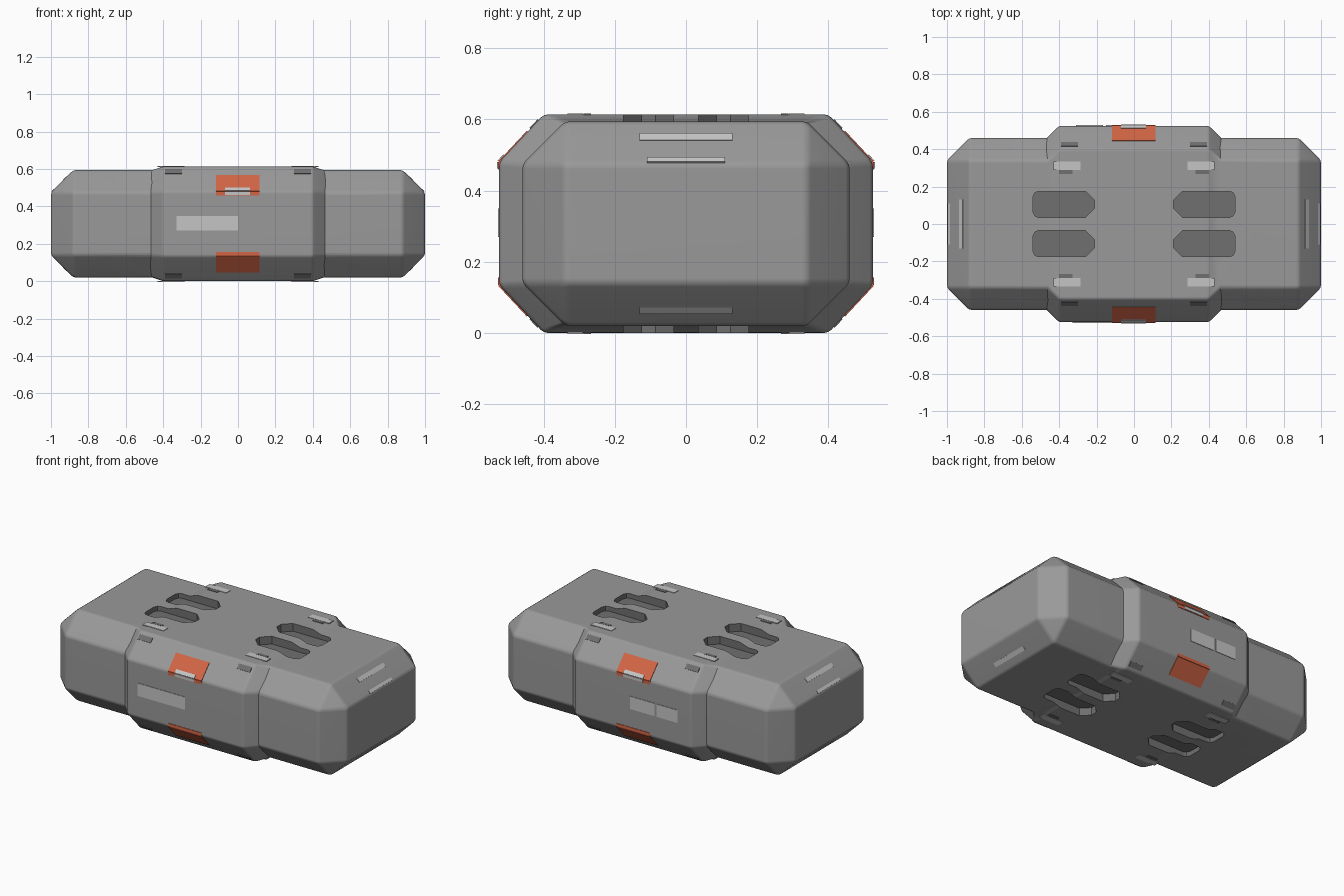
import bpy, bmesh
from mathutils import Vector

if "Cube" in bpy.data.objects:
    bpy.data.objects.remove(bpy.data.objects["Cube"])

MID = 0.307                                   # height of the centre plane


def material(name, rgb):
    m = bpy.data.materials.new(name)
    m.diffuse_color = (*rgb, 1)
    m.use_nodes = True
    m.node_tree.nodes["Principled BSDF"].inputs["Base Color"].default_value = m.diffuse_color
    return m


GREY = material("body grey", (0.32, 0.32, 0.32))
DARK = material("recess dark grey", (0.16, 0.16, 0.16))
LIGHT = material("label light grey", (0.56, 0.56, 0.56))
ORANGE = material("latch orange", (0.65, 0.13, 0.06))


def finish(name, bm, mats, index=0):
    bmesh.ops.recalc_face_normals(bm, faces=bm.faces[:])
    for f in bm.faces:
        f.material_index = index
    me = bpy.data.meshes.new(name)
    bm.to_mesh(me)
    bm.free()
    for m in mats:
        me.materials.append(m)
    ob = bpy.data.objects.new(name, me)
    bpy.context.collection.objects.link(ob)
    return ob


def loft(bm, rings):
    vs = [[bm.verts.new(p) for p in r] for r in rings]
    n = len(vs[0])
    for a, b in zip(vs, vs[1:]):
        for i in range(n):
            bm.faces.new((a[i], a[(i + 1) % n], b[(i + 1) % n], b[i]))
    bm.faces.new(vs[0])
    bm.faces.new(vs[-1])


def soften(bm, width):
    bmesh.ops.bevel(bm, geom=bm.edges[:], offset=width, segments=2,
                    profile=0.5, affect='EDGES')


def boolean(target, other, operation):
    mod = target.modifiers.new("bool", 'BOOLEAN')
    mod.operation, mod.object, mod.solver = operation, other, 'EXACT'
    bpy.context.view_layer.objects.active = target
    bpy.ops.object.modifier_apply(modifier=mod.name)
    bpy.data.objects.remove(other)


# Main case: a box with wide flat chamfers and softened edges
bm = bmesh.new()
bmesh.ops.create_cube(bm, size=1)
for v in bm.verts:
    v.co = Vector((v.co.x * 2, v.co.y * 0.92, v.co.z * 0.575 + MID))
bmesh.ops.bevel(bm, geom=bm.edges[:], offset=0.12, segments=1,
                profile=0.5, affect='EDGES')
soften(bm, 0.014)
case = finish("case", bm, [GREY, DARK])


# Raised middle band: octagonal sections, ends sloping into the case
def octagon(x, y, z, yc, zc):
    q = [(y, zc), (yc, z), (-yc, z), (-y, zc),
         (-y, -zc), (-yc, -z), (yc, -z), (y, -zc)]
    return [(x, a, b + MID) for a, b in q]


outer, inner = (0.525, 0.307, 0.40, 0.173), (0.395, 0.262, 0.28, 0.165)
bm = bmesh.new()
loft(bm, [octagon(-0.53, *inner), octagon(-0.40, *outer),
          octagon(0.40, *outer), octagon(0.53, *inner)])
soften(bm, 0.012)
boolean(case, finish("band", bm, [GREY, DARK]), 'UNION')

# Grip slots sunk into the top and bottom
outline = [(0.21, 0.085), (0.26, 0.035), (0.51, 0.035), (0.53, 0.043),
           (0.54, 0.065), (0.54, 0.145), (0.53, 0.167), (0.51, 0.175),
           (0.26, 0.175), (0.21, 0.125)]
bm = bmesh.new()
for sx in (-1, 1):
    for sy in (-1, 1):
        for sz in (-1, 1):
            loft(bm, [[(x * sx, y * sy, MID + sz * h) for x, y in outline]
                      for h in (0.258, 0.40)])
boolean(case, finish("slot_cutter", bm, [GREY, DARK], 1), 'DIFFERENCE')

bpy.ops.object.select_all(action='DESELECT')
case.select_set(True)
bpy.context.view_layer.objects.active = case
bpy.ops.object.shade_smooth_by_angle(angle=0.6)
wn = case.modifiers.new("weighted_normals", 'WEIGHTED_NORMAL')
wn.keep_sharp = True


# Thin plate over four surface points, raised outward by a small lift
def plate(name, pts, mat, lift=0.003):
    p = [Vector(q) for q in pts]
    n = (p[1] - p[0]).cross(p[3] - p[0]).normalized()
    if n.dot(sum(p, Vector()) / 4 - Vector((0, 0, MID))) < 0:
        n = -n
    bm = bmesh.new()
    loft(bm, [[q - n * 0.002 for q in p], [q + n * lift for q in p]])
    return finish(name, bm, [mat])


def strip_x(name, x0, x1, a, b, mat, lift=0.003):
    """Plate from x0 to x1 between two (y, height from centre) points."""
    pts = [(x0, a[0], a[1] + MID), (x1, a[0], a[1] + MID),
           (x1, b[0], b[1] + MID), (x0, b[0], b[1] + MID)]
    return plate(name, pts, mat, lift)


def chamfer(t, sy, sz):
    """Point on the band's sloping long edge, t from top to side."""
    return (sy * (0.40 + 0.125 * t), sz * (0.307 - 0.134 * t))


for sy, side in ((-1, "front"), (1, "back")):
    for sz, level in ((1, "upper"), (-1, "lower")):
        tag = f"{side}_{level}"
        # Orange latches wrapping from the slope onto the side
        strip_x(f"{tag}_latch", -0.118, 0.115, chamfer(0.36, sy, sz),
                chamfer(1, sy, sz), ORANGE)
        strip_x(f"{tag}_latch_lip", -0.118, 0.115, (sy * 0.525, sz * 0.173),
                (sy * 0.525, sz * 0.152), ORANGE)
        if sz > 0:
            strip_x(f"{tag}_latch_tab", -0.07, 0.065, chamfer(0.87, sy, sz),
                    chamfer(1, sy, sz), LIGHT, 0.006)
            strip_x(f"{tag}_latch_tab_lip", -0.07, 0.065,
                    (sy * 0.525, sz * 0.173), (sy * 0.525, sz * 0.155),
                    LIGHT, 0.006)
        for sx, end in ((-1, "left"), (1, "right")):
            # Light labels and dark marks near the band corners
            strip_x(f"{tag}_{end}_label", sx * 0.285, sx * 0.43,
                    (sy * 0.29, sz * 0.307), (sy * 0.333, sz * 0.307), LIGHT)
            strip_x(f"{tag}_{end}_mark", sx * 0.33, sx * 0.40,
                    (sy * 0.267, sz * 0.307), (sy * 0.288, sz * 0.307), DARK)
            strip_x(f"{tag}_{end}_corner_mark", sx * 0.30, sx * 0.39,
                    chamfer(0.12, sy, sz), chamfer(0.30, sy, sz), DARK)

# Side labels: one long on the front, two short on the back
for name, x0, x1, y in (("front_label", -0.33, 0.0, -0.525),
                        ("back_label_a", -0.15, 0.02, 0.525),
                        ("back_label_b", -0.31, -0.165, 0.525)):
    strip_x(name, x0, x1, (y, -0.037), (y, 0.043), LIGHT)


# Light strips across the sloping edges of both ends
def end_strip(name, sx, sz, h0, h1, w):
    pts = []
    for h, y in ((h0, -w), (h0, w), (h1, w), (h1, -w)):
        pts.append((sx * (0.88 + 0.2875 - h), y, MID + sz * h))
    plate(name, pts, LIGHT)


for sx, end in ((-1, "left"), (1, "right")):
    end_strip(f"{end}_upper_strip", sx, 1, 0.233, 0.252, 0.13)
    end_strip(f"{end}_edge_strip", sx, 1, 0.172, 0.185, 0.11)
    end_strip(f"{end}_lower_strip", sx, -1, 0.233, 0.252, 0.13)
